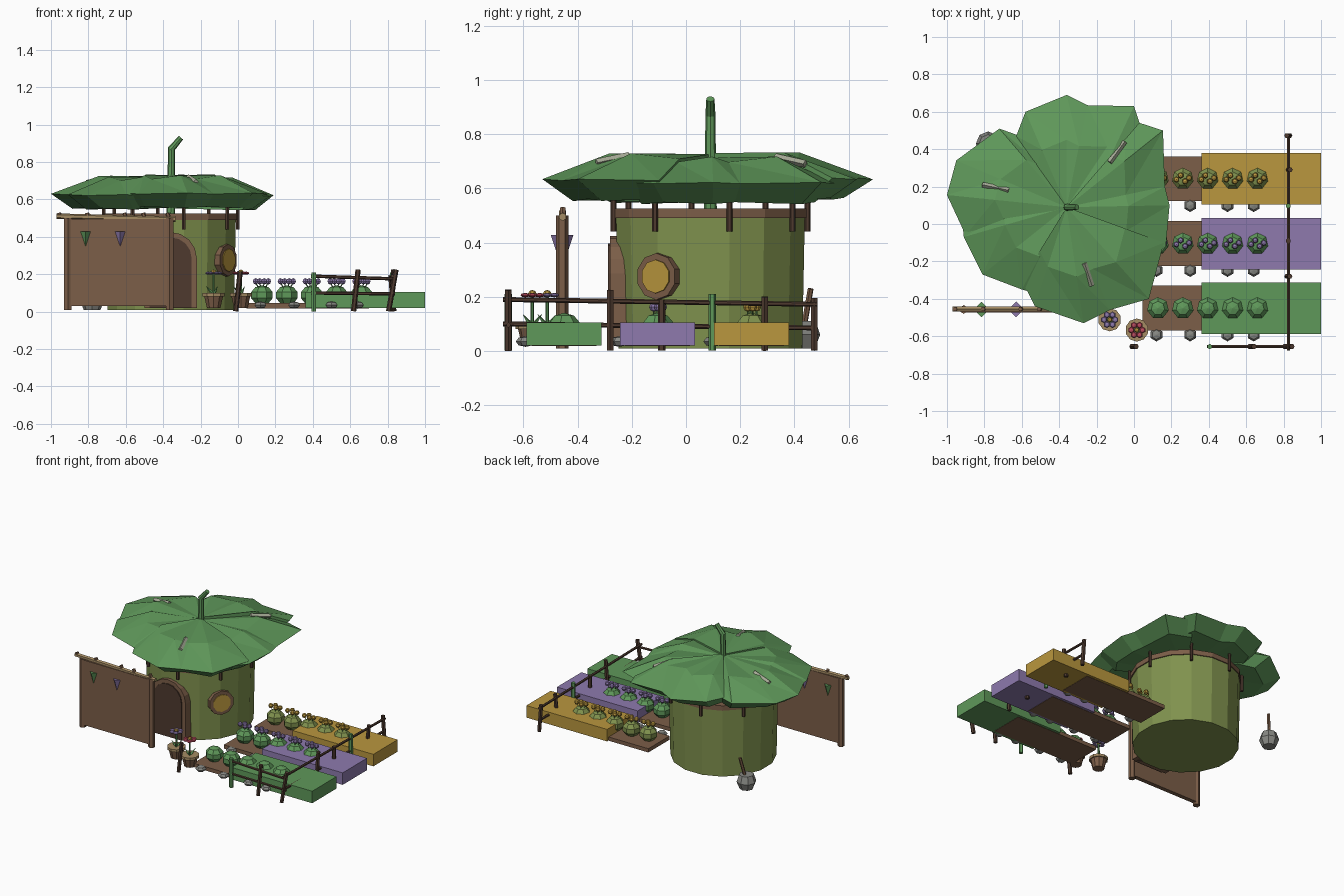
import bpy, bmesh, math
from mathutils import Vector, Matrix

if "Cube" in bpy.data.objects:
    bpy.data.objects.remove(bpy.data.objects["Cube"])


def material(name, rgb):
    m = bpy.data.materials.new(name)
    lin = [((c / 255 + 0.055) / 1.055) ** 2.4 for c in rgb]
    m.diffuse_color = (*lin, 1)
    m.use_nodes = True
    m.node_tree.nodes["Principled BSDF"].inputs["Base Color"].default_value = m.diffuse_color
    return m


GREEN = material("leaf green", (95, 152, 90))
OLIVE = material("olive green", (128, 146, 78))
GOLD = material("gold", (186, 151, 62))
PURPLE = material("purple", (142, 122, 174))
BROWN = material("brown", (124, 94, 72))
DARK = material("dark brown", (78, 58, 47))
GREY = material("stone grey", (136, 137, 132))
TAN = material("tan", (165, 140, 100))
PINK = material("pink", (190, 75, 95))
PALE = material("pale twig", (168, 172, 152))


def finish(name, bm, mat):
    bmesh.ops.recalc_face_normals(bm, faces=bm.faces)
    me = bpy.data.meshes.new(name)
    bm.to_mesh(me)
    bm.free()
    me.materials.append(mat)
    ob = bpy.data.objects.new(name, me)
    bpy.context.collection.objects.link(ob)
    return ob


def box(name, x0, x1, y0, y1, z0, z1, mat):
    bm = bmesh.new()
    size = Matrix.Diagonal((x1 - x0, y1 - y0, z1 - z0, 1))
    mid = Matrix.Translation(((x0 + x1) / 2, (y0 + y1) / 2, (z0 + z1) / 2))
    bmesh.ops.create_cube(bm, size=1, matrix=mid @ size)
    return finish(name, bm, mat)


def beam(name, p, q, r, mat, r2=None, sides=6, turn=0):
    """Round or faceted bar between two points."""
    p, q = Vector(p), Vector(q)
    d = q - p
    rot = d.to_track_quat('Z', 'Y').to_matrix().to_4x4() if d.xy.length > 1e-5 else Matrix()
    bm = bmesh.new()
    bmesh.ops.create_cone(bm, cap_ends=True, segments=sides, radius1=r,
                          radius2=r if r2 is None else r2, depth=d.length,
                          matrix=Matrix.Translation((p + q) / 2) @ rot @ Matrix.Rotation(turn, 4, 'Z'))
    return finish(name, bm, mat)


def ball(name, c, r, mat, squash=1.0, seg=7, rings=5):
    bm = bmesh.new()
    bmesh.ops.create_uvsphere(bm, u_segments=seg, v_segments=rings, radius=r,
                              matrix=Matrix.Translation(c) @ Matrix.Diagonal((1, 1, squash, 1)))
    return finish(name, bm, mat)


CX, CY = -0.36, 0.09

# Round hut with a wooden ring, pegs and roof stem
beam("hut_wall", (CX, CY, 0.01), (CX, CY, 0.5), 0.345, OLIVE, r2=0.355, sides=16, turn=0.2)
beam("wall_ring", (CX, CY, 0.49), (CX, CY, 0.525), 0.362, BROWN, sides=16, turn=0.2)
for i in range(8):
    a = math.radians(11 + 45 * i)
    x, y = CX + 0.365 * math.cos(a), CY + 0.365 * math.sin(a)
    beam("ring_peg", (x, y, 0.44), (x, y, 0.575), 0.011, DARK)
beam("roof_stem", (CX, CY, 0.5), (CX + 0.005, CY, 0.875), 0.024, GREEN, r2=0.018, sides=8)
beam("stem_tip", (CX, CY, 0.865), (-0.305, CY, 0.93), 0.019, GREEN, r2=0.015, sides=8)


# Roof of overlapping thick leaves
def leaf(rim, lift):
    bm = bmesh.new()
    hub = Vector((CX, CY, 0))

    def ring(k, heights):
        return [bm.verts.new(hub.lerp(Vector((x, y, 0)), k) + Vector((0, 0, heights[i % 2] + lift)))
                for i, (x, y) in enumerate(rim)]
    top = bm.verts.new((CX, CY, 0.722 + lift))
    low = bm.verts.new((CX, CY, 0.56 + lift))
    mid = ring(0.6, (0.705, 0.725))
    edge = ring(1.0, (0.625, 0.63))
    under = ring(0.82, (0.557, 0.55))
    for i in range(len(rim) - 1):
        j = i + 1
        bm.faces.new((top, mid[i], mid[j]))
        bm.faces.new((mid[i], edge[i], mid[j]))
        bm.faces.new((mid[j], edge[i], edge[j]))
        bm.faces.new((edge[i], under[i], under[j], edge[j]))
        bm.faces.new((under[i], low, under[j]))
    for i in (0, -1):
        bm.faces.new((top, mid[i], edge[i], under[i], low))
    finish("roof_leaf", bm, GREEN)


leaf([(-.63, .47), (-.58, .60), (-.36, .69), (-.25, .635), (0, .63), (.03, .54)], 0.008)
leaf([(-.03, .56), (.155, .5), (.165, .2), (.19, .1), (.17, -.12), (.1, -.22)], -0.008)
leaf([(.16, -.1), (.08, -.4), (-.13, -.46), (-.27, -.53), (-.53, -.44), (-.6, -.3)], 0.004)
leaf([(-.53, -.37), (-.6, -.35), (-.81, -.27), (-.91, -.07), (-.92, .03)], -0.004)
leaf([(-.9, -.06), (-1, .155), (-.95, .34), (-.72, .51), (-.58, .46)], 0.0)
for p, q in (((-.81, .21, .69), (-.67, .18, .715)), ((-.05, .44, .69), (-.13, .33, .715)),
             ((-.225, -.33, .695), (-.265, -.21, .72))):
    beam("roof_twig", p, q, 0.014, PALE, sides=4)

# Round window in a wooden frame
a = math.radians(-33)
d = Vector((math.cos(a), math.sin(a), 0))
w = Vector((CX, CY, 0.275))
beam("window_frame", w + d * 0.32, w + d * 0.368, 0.086, BROWN, sides=10)
beam("window_pane", w + d * 0.33, w + d * 0.374, 0.062, GOLD, sides=10)


# Arched door and frame
def arch(name, half, spring, y0, y1, mat):
    pts = [(half, 0.02)] + [(half * math.cos(math.pi * i / 8), spring + half * math.sin(math.pi * i / 8))
                            for i in range(9)] + [(-half, 0.02)]
    bm = bmesh.new()
    face = bm.faces.new([bm.verts.new((CX + x, y0, z)) for x, z in pts])
    ext = bmesh.ops.extrude_face_region(bm, geom=[face])
    bmesh.ops.translate(bm, vec=(0, y1 - y0, 0), verts=[v for v in ext["geom"] if isinstance(v, bmesh.types.BMVert)])
    finish(name, bm, mat)


arch("door_frame", 0.14, 0.285, -0.28, -0.2, BROWN)
arch("door", 0.112, 0.285, -0.287, -0.25, DARK)

# Tall board wall with rail, knobs and pennants
box("board_wall", -0.925, -0.35, -0.472, -0.442, 0.03, 0.495, BROWN)
for x in (-0.91, -0.365):
    beam("board_post", (x, -0.457, 0.01), (x, -0.457, 0.5), 0.023, BROWN)
beam("board_rail", (-0.97, -0.455, 0.51), (-0.335, -0.455, 0.495), 0.015, TAN)
for x in (-0.95, -0.8, -0.6, -0.5, -0.37):
    beam("rail_knob", (x, -0.455, 0.5), (x - 0.008, -0.455, 0.528), 0.012, BROWN)
for x, m in ((-0.815, GREEN), (-0.63, PURPLE)):
    beam("pennant", (x, -0.457, 0.31), (x, -0.457, 0.428), 0.002, m, r2=0.042, sides=4)

# Garden beds with bushes, blossoms and edging stones
for y, bed, bush, bloom in ((-0.45, GREEN, GREEN, None), (-0.105, PURPLE, GREEN, PURPLE),
                            (0.242, GOLD, OLIVE, GOLD)):
    box("soil_bed", 0.045, 0.7, y - 0.12, y + 0.12, 0.018, 0.045, BROWN)
    box("raised_bed", 0.36, 1.0, y - 0.138, y + 0.138, 0.02, 0.106, bed)
    for i in range(5):
        x = 0.128 + 0.133 * i
        ball("bush", (x, y, 0.088), 0.062, bush, 0.85)
        if bloom:
            for dx, dy in ((-0.034, -0.004), (-0.012, 0.018), (0.012, -0.014), (0.034, 0.004)):
                ball("blossom", (x + dx, y + dy, 0.162), 0.017, bloom, 1, 6, 4)
                beam("blossom_stalk", (x + dx * 0.4, y + dy, 0.12), (x + dx, y + dy, 0.155), 0.003, GREEN, sides=4)
    for x in (0.12, 0.30, 0.5, 0.64):
        ball("edging_stone", (x, y - 0.142, 0.035), 0.036, GREY, 0.55, 6, 4)

# Garden fence on the front and right
for x, y, h, lean, m in ((.405, -.655, .21, 0, GREEN), (.63, -.655, .225, .012, DARK),
                         (.825, -.655, .225, .02, DARK), (.825, -.28, .225, .008, DARK),
                         (.825, -.09, .19, 0, DARK), (.825, .097, .21, 0, GREEN),
                         (.825, .29, .2, .01, DARK), (.825, .473, .195, -.008, DARK),
                         (.0, -.655, .215, .012, DARK)):
    beam("fence_post", (x - lean, y, 0.002), (x + lean, y, h), 0.014, m)
for z0, z1, z2 in ((.19, .175, .172), (.1, .095, .085)):
    beam("front_rail", (.39, -.655, z0), (.84, -.655, z1), 0.009, DARK)
    beam("side_rail", (.825, -.675, z0), (.825, .485, z2), 0.009, DARK)

# Potted flowers
for x, y, m in ((-0.13, -0.512, PURPLE), (0.015, -0.567, PINK)):
    beam("flower_pot", (x, y, 0.02), (x, y, 0.09), 0.038, BROWN, r2=0.055, sides=10)
    beam("pot_rim", (x, y, 0.082), (x, y, 0.1), 0.062, TAN, sides=10)
    beam("flower_stem", (x, y, 0.09), (x, y, 0.205), 0.006, GREEN)
    for i in range(6):
        a = i * math.pi / 3
        c, s = math.cos(a), math.sin(a)
        ball("petal", (x + 0.03 * c, y + 0.03 * s, 0.206), 0.018, m, 0.45, 6, 4)
        if i % 2:
            beam("flower_leaf", (x, y, 0.09), (x + 0.04 * c, y + 0.04 * s, 0.135), 0.012, GREEN, r2=0.001, sides=4)
    ball("flower_heart", (x, y, 0.213), 0.015, GOLD, 0.8, 6, 4)

# Stone pot with a stick behind the hut
beam("stone_pot_base", (-0.78, 0.43, 0.01), (-0.78, 0.43, 0.06), 0.045, GREY, r2=0.065, sides=8)
beam("stone_pot_top", (-0.78, 0.43, 0.06), (-0.78, 0.43, 0.11), 0.065, GREY, r2=0.048, sides=8)
beam("stirring_stick", (-0.78, 0.43, 0.06), (-0.75, 0.46, 0.23), 0.011, BROWN)
